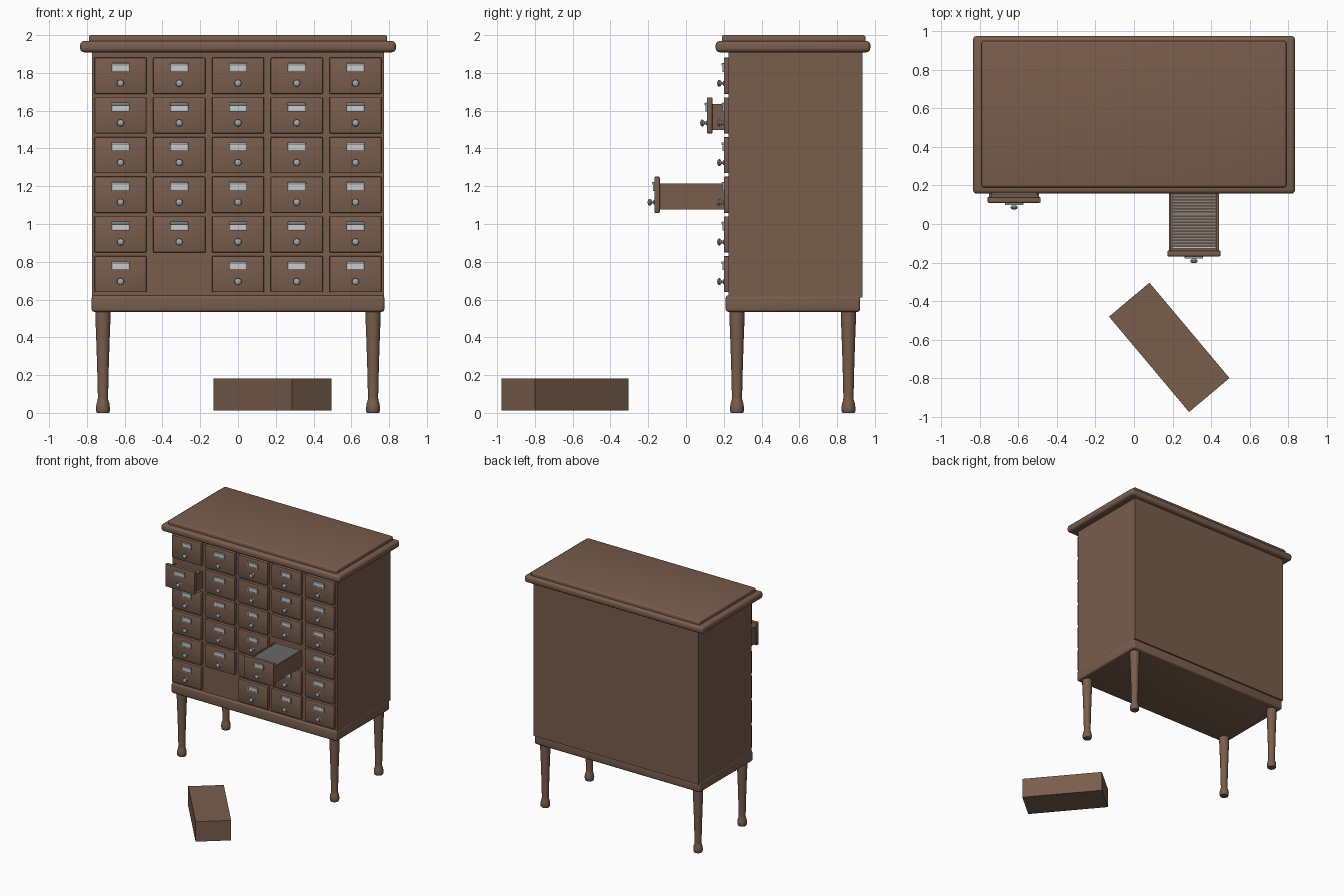
import bpy, math
from mathutils import Matrix

if "Cube" in bpy.data.objects:
    bpy.data.objects.remove(bpy.data.objects["Cube"])


def material(name, rgb):
    m = bpy.data.materials.new(name)
    m.diffuse_color = (*rgb, 1)
    m.use_nodes = True
    m.node_tree.nodes["Principled BSDF"].inputs["Base Color"].default_value = m.diffuse_color
    return m


WOOD = material("brown_wood", (0.19, 0.11, 0.073))
METAL = material("grey_metal", (0.36, 0.38, 0.40))
PAPER = material("white_paper", (0.75, 0.75, 0.73))


def smooth(ob, deg=35):
    bpy.ops.object.select_all(action='DESELECT')
    ob.select_set(True)
    bpy.context.view_layer.objects.active = ob
    bpy.ops.object.shade_smooth_by_angle(angle=math.radians(deg))


def box(name, x0, x1, y0, y1, z0, z1, mat=WOOD, bevel=0, seg=2):
    bpy.ops.mesh.primitive_cube_add(size=1)
    ob = bpy.context.object
    ob.name = name
    ob.data.transform(Matrix.Translation(((x0 + x1) / 2, (y0 + y1) / 2, (z0 + z1) / 2))
                      @ Matrix.Diagonal((x1 - x0, y1 - y0, z1 - z0, 1)))
    ob.data.materials.append(mat)
    if bevel:
        b = ob.modifiers.new("bevel", 'BEVEL')
        b.width, b.segments = bevel, seg
        bpy.ops.object.modifier_apply(modifier="bevel")
        smooth(ob)
    return ob


def lathe(name, profile, mat, n):
    """Revolve (radius, z) points about z; end points of radius 0 close the shape."""
    verts = [(r * math.cos(2 * math.pi * i / n), r * math.sin(2 * math.pi * i / n), z)
             for r, z in profile for i in range(n)]
    faces = [(k * n + i, k * n + (i + 1) % n, (k + 1) * n + (i + 1) % n, (k + 1) * n + i)
             for k in range(len(profile) - 1) for i in range(n)]
    faces += [tuple(reversed(range(n))), tuple(range((len(profile) - 1) * n, len(profile) * n))]
    me = bpy.data.meshes.new(name)
    me.from_pydata(verts, [], faces)
    me.materials.append(mat)
    ob = bpy.data.objects.new(name, me)
    bpy.context.collection.objects.link(ob)
    smooth(ob)
    return ob


def copy(ob, name, loc):
    c = bpy.data.objects.new(name, ob.data)
    c.location = loc
    bpy.context.collection.objects.link(c)


# Carcass, base rail and stepped top
box("cabinet_body", -0.772, 0.772, 0.225, 0.935, 0.61, 1.92)
box("base_rail", -0.775, 0.775, 0.21, 0.922, 0.535, 0.622, bevel=0.014, seg=3)
box("top_moulding", -0.836, 0.836, 0.157, 0.976, 1.909, 1.969, bevel=0.022, seg=4)
box("top_board", -0.79, 0.79, 0.19, 0.95, 1.95, 2.0, bevel=0.012, seg=3)

# Turned legs
leg_profile = [(0.032, 0), (0.036, 0.008), (0.037, 0.028), (0.034, 0.05), (0.028, 0.068),
               (0.027, 0.085), (0.031, 0.25), (0.036, 0.40), (0.040, 0.50), (0.040, 0.55)]
leg = lathe("leg_front_left", leg_profile, WOOD, 24)
leg.location = (-0.715, 0.27, 0)
for nm, x, y in (("front_right", 0.715, 0.27), ("back_left", -0.715, 0.86), ("back_right", 0.715, 0.86)):
    copy(leg, "leg_" + nm, (x, y, 0))

# Drawer face parts, modelled around the centre of the front board (back plane at y = 0)
parts = [
    box("drawer_front", -0.138, 0.138, -0.026, 0.004, -0.096, 0.096, bevel=0.006),
    box("label_plate", -0.045, 0.045, -0.030, -0.024, 0.024, 0.063, PAPER),
    box("label_holder_top", -0.048, 0.048, -0.038, -0.024, 0.053, 0.067, METAL, 0.004),
    box("label_holder_bottom", -0.046, 0.046, -0.034, -0.024, 0.021, 0.027, METAL),
    box("label_holder_left", -0.048, -0.041, -0.034, -0.024, 0.021, 0.063, METAL),
    box("label_holder_right", 0.041, 0.048, -0.034, -0.024, 0.021, 0.063, METAL),
]
knob = lathe("knob", [(0.013, 0.024), (0.013, 0.028), (0.007, 0.031), (0.007, 0.038),
                      (0.014, 0.042), (0.0185, 0.048), (0.0175, 0.054), (0.012, 0.059),
                      (0.004, 0.061)], METAL, 16)
knob.data.transform(Matrix.Translation((0, 0, -0.040)) @ Matrix.Rotation(math.pi / 2, 4, 'X'))
parts.append(knob)

# Drawer grid: one slot empty, two pulled out
pulled = {(0, 1): 0.09, (3, 3): 0.368}
for col in range(5):
    for row in range(6):
        if (col, row) == (1, 5):
            continue
        x, z = (col - 2) * 0.311, 1.785 - row * 0.21
        pull = pulled.get((col, row), 0)
        for p in parts:
            copy(p, f"{p.name}_c{col + 1}_r{row + 1}", (x, 0.226 - pull, z))
        if pull:
            # Open tray filled with index cards
            f, b = 0.226 - pull, 0.86 - pull
            tag = f"_c{col + 1}_r{row + 1}"
            box("tray_bottom" + tag, x - 0.13, x + 0.13, f, b, z - 0.078, z - 0.066)
            for side, s in (("left", -1), ("right", 1)):
                a, c = sorted((x + s * 0.13, x + s * 0.118))
                box(f"tray_{side}" + tag, a, c, f, b, z - 0.078, z + 0.06)
            box("tray_back" + tag, x - 0.118, x + 0.118, b - 0.012, b, z - 0.078, z + 0.06)
            card = box("index_card" + tag, -0.115, 0.115, -0.004, 0.004, -0.066, 0.052, PAPER)
            card.location = (x, f + 0.02, z)
            for i in range(1, 37):
                copy(card, f"index_card{tag}_{i}", (x, f + 0.02 + i * 0.0158, z))
for p in parts:
    bpy.data.objects.remove(p)

# Removed drawer lying on the floor
loose = box("loose_drawer", -0.323, 0.323, -0.137, 0.137, 0.013, 0.182)
loose.location = (0.183, -0.64, 0)
loose.rotation_euler.z = math.radians(-50)
